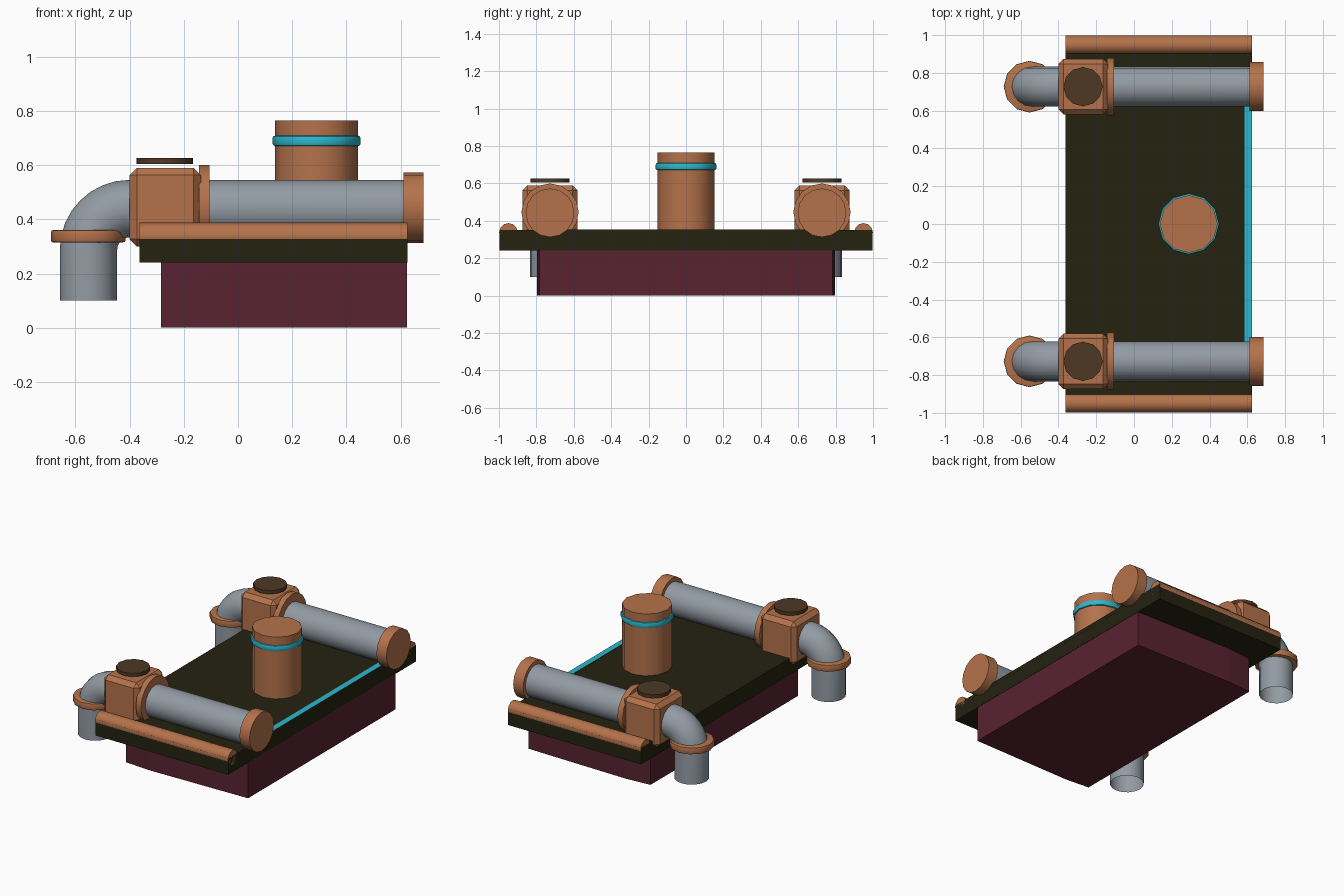
import bpy, bmesh, math
from mathutils import Vector, Matrix

cube = bpy.data.objects.get("Cube")
if cube:
    bpy.data.objects.remove(cube, do_unlink=True)


def material(name, rgb):
    m = bpy.data.materials.new(name)
    m.use_nodes = True
    m.diffuse_color = (*rgb, 1)
    m.node_tree.nodes["Principled BSDF"].inputs["Base Color"].default_value = (*rgb, 1)
    return m


copper = material("copper", (0.46, 0.17, 0.07))
steel = material("pipe_grey", (0.29, 0.33, 0.37))
maroon = material("maroon", (0.098, 0.017, 0.031))
olive = material("dark_olive", (0.018, 0.016, 0.005))
cyan = material("cyan", (0.025, 0.48, 0.62))
brown = material("dark_brown", (0.075, 0.04, 0.018))


def finish(name, bm, mat, smooth=False):
    bmesh.ops.recalc_face_normals(bm, faces=bm.faces)
    mesh = bpy.data.meshes.new(name)
    bm.to_mesh(mesh)
    bm.free()
    mesh.materials.append(mat)
    ob = bpy.data.objects.new(name, mesh)
    bpy.context.collection.objects.link(ob)
    if smooth:
        bpy.ops.object.select_all(action='DESELECT')
        ob.select_set(True)
        bpy.context.view_layer.objects.active = ob
        bpy.ops.object.shade_smooth_by_angle(angle=math.radians(40))
    return ob


def box(name, low, high, mat, bevel=0):
    low, high = Vector(low), Vector(high)
    bm = bmesh.new()
    place = Matrix.Translation((low + high) / 2) @ Matrix.Diagonal((*(high - low), 1))
    bmesh.ops.create_cube(bm, size=1, matrix=place)
    if bevel:
        bmesh.ops.bevel(bm, geom=bm.edges[:], offset=bevel, segments=1, affect='EDGES')
    return finish(name, bm, mat)


def cylinder(name, centre, radius, length, axis, mat, sides=12, bevel=0):
    bm = bmesh.new()
    turn = Matrix.Rotation(math.pi / 2, 4, 'Y') if axis == 'X' else Matrix.Identity(4)
    bmesh.ops.create_cone(bm, cap_ends=True, segments=sides, radius1=radius, radius2=radius,
                          depth=length, matrix=Matrix.Translation(centre) @ turn)
    if bevel:
        rims = [e for e in bm.edges if any(len(f.verts) > 4 for f in e.link_faces)]
        bmesh.ops.bevel(bm, geom=rims, offset=bevel, segments=2, profile=0.5, affect='EDGES')
    return finish(name, bm, mat, True)


def tube(name, path, y, radius, mat, sides=16):
    """Open tube swept along a path of (x, z) points."""
    bm = bmesh.new()
    pts = [Vector((x, y, z)) for x, z in path]
    side = Vector((0, 1, 0))
    rings = []
    for i, p in enumerate(pts):
        tangent = (pts[min(i + 1, len(pts) - 1)] - pts[max(i - 1, 0)]).normalized()
        up = tangent.cross(side)
        angles = [2 * math.pi * k / sides for k in range(sides)]
        rings.append([bm.verts.new(p + radius * (math.cos(a) * side + math.sin(a) * up))
                      for a in angles])
    for r, s in zip(rings, rings[1:]):
        for k in range(sides):
            n = (k + 1) % sides
            bm.faces.new((r[k], r[n], s[n], s[k]))
    return finish(name, bm, mat, True)


# Base block with slightly bowed ends
outline = [(-0.285, 0.783), (-0.11, 0.797), (0.623, 0.783)]
outline += [(x, -y) for x, y in reversed(outline)]
bm = bmesh.new()
bottom = bm.faces.new([bm.verts.new((x, y, 0)) for x, y in outline])
top = bmesh.ops.extrude_face_region(bm, geom=[bottom])["geom"]
bmesh.ops.translate(bm, vec=(0, 0, 0.242),
                    verts=[v for v in top if isinstance(v, bmesh.types.BMVert)])
finish("base_block", bm, maroon)

# Deck slab and its light strip
box("deck_slab", (-0.363, -0.996, 0.24), (0.625, 0.996, 0.35), olive)
box("light_strip", (0.585, -0.68, 0.33), (0.6255, 0.68, 0.353), cyan).data.materials.append(olive)
strip = bpy.data.objects["light_strip"].data
for face in strip.polygons:
    if face.normal.z < 0.5:
        face.material_index = 1

# Chimney with glowing band
cylinder("chimney", (0.29, 0, 0.555), 0.153, 0.42, 'Z', copper)
cylinder("chimney_band", (0.29, 0, 0.69), 0.162, 0.038, 'Z', cyan, bevel=0.008)

# Pipe path: straight run, quarter bend, drop
bend = [(-0.4 - 0.152 * math.sin(a), 0.288 + 0.152 * math.cos(a))
        for a in (math.pi / 2 * i / 8 for i in range(9))]
path = [(0.64, 0.44)] + bend + [(-0.552, 0.1)]

for label, s in (("front", -1), ("back", 1)):
    y = 0.727 * s
    tube(label + "_pipe", path, y, 0.106, steel)
    cylinder(label + "_pipe_cap", (0.648, y, 0.443), 0.13, 0.074, 'X', copper, 16)
    cylinder(label + "_valve_flange", (-0.125, y, 0.447), 0.153, 0.038, 'X', copper, 16)
    box(label + "_valve_box", (-0.4, y - 0.147, 0.3), (-0.137, y + 0.147, 0.59), copper, 0.027)
    cylinder(label + "_valve_knob", (-0.27, y, 0.616), 0.104, 0.023, 'Z', brown)
    cylinder(label + "_elbow_flange", (-0.553, y, 0.338), 0.137, 0.045, 'Z', copper, bevel=0.006)
    cylinder(label + "_rail", (0.131, 0.949 * s, 0.338), 0.05, 0.988, 'X', copper)
